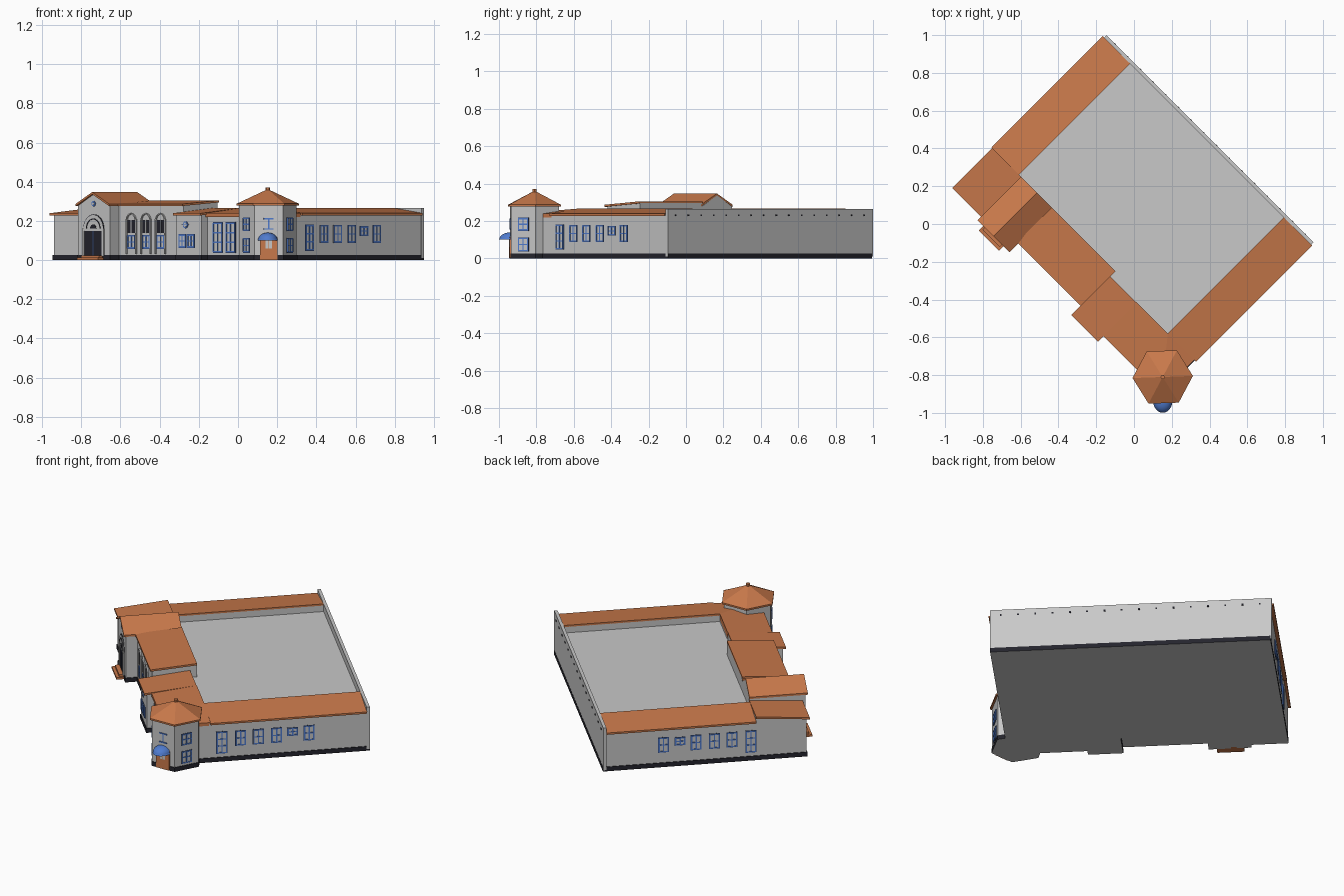
import bpy, bmesh, math
from mathutils import Vector

if "Cube" in bpy.data.objects:
    bpy.data.objects.remove(bpy.data.objects["Cube"])

R2 = math.sqrt(2)


def mat(name, c):
    m = bpy.data.materials.new(name)
    m.diffuse_color = (*c, 1)
    m.use_nodes = True
    m.node_tree.nodes["Principled BSDF"].inputs["Base Color"].default_value = m.diffuse_color
    return m


MATS = [mat("wall_grey", (0.58, 0.58, 0.58)), mat("terracotta", (0.58, 0.19, 0.07)),
        mat("dark_base", (0.018, 0.018, 0.026)), mat("window_blue", (0.08, 0.2, 0.62)),
        mat("navy_reveal", (0.03, 0.06, 0.17))]
WALL, ROOF, DARK, BLUE, NAVY = range(5)


def world(u, v):
    # building axes are turned 45 degrees: u runs along the entrance front, v inward
    return ((u + v) / R2, (v - u) / R2)


def add_prism(bm, low, high, m):
    a = [bm.verts.new(p) for p in low]
    b = [bm.verts.new(p) for p in high]
    n = len(a)
    faces = [bm.faces.new(a[::-1]), bm.faces.new(b)]
    faces += [bm.faces.new((a[i], a[(i + 1) % n], b[(i + 1) % n], b[i])) for i in range(n)]
    for f in faces:
        f.material_index = m


def finish(name, bm):
    bmesh.ops.recalc_face_normals(bm, faces=bm.faces)
    me = bpy.data.meshes.new(name)
    for m in MATS:
        me.materials.append(m)
    bm.to_mesh(me)
    bm.free()
    ob = bpy.data.objects.new(name, me)
    bpy.context.collection.objects.link(ob)
    return ob


def solid(name, pts, zb, zt, m, w=world):
    n = len(pts)
    zb = zb if isinstance(zb, (list, tuple)) else [zb] * n
    zt = zt if isinstance(zt, (list, tuple)) else [zt] * n
    bm = bmesh.new()
    add_prism(bm, [(*w(*p), z) for p, z in zip(pts, zb)], [(*w(*p), z) for p, z in zip(pts, zt)], m)
    return finish(name, bm)


def base(name, pts, w=world):
    # dark plinth whose underside keeps the wall colour
    cx = sum(p[0] for p in pts) / len(pts)
    cy = sum(p[1] for p in pts) / len(pts)
    out = [(p[0] + math.copysign(0.004, p[0] - cx), p[1] + math.copysign(0.004, p[1] - cy)) for p in pts]
    ob = solid(name, out, 0, 0.026, DARK, w)
    for f in ob.data.polygons:
        if f.normal.z < -0.5:
            f.material_index = WALL


def rect(u0, u1, v0, v1):
    return [(u0, v0), (u1, v0), (u1, v1), (u0, v1)]


def section(name, roof, walls, zs):
    solid(name + "_walls", rect(*walls), 0.01, zs, WALL)
    base(name + "_base", rect(*walls))
    solid(name + "_roof", rect(*roof), [z - 0.001 for z in zs], [z + 0.01 for z in zs], ROOF)


# main block with flat roof and rear parapet
solid("main_block", rect(-0.80, 0.735, -0.4, 0.59), 0.01, 0.22, WALL)
base("main_base", rect(-0.80, 0.735, -0.4, 0.6))
solid("rear_parapet", rect(-0.81, 0.74, 0.585, 0.603), 0.01, 0.265, WALL)

# wings with shed roofs
lo, hi = 0.229, 0.256
front = [lo, lo, hi, hi]
section("left_wing", (-0.82, -0.615, -0.247, 0.586), (-0.80, -0.615, -0.247, 0.59), [lo, hi, hi, lo])
section("right_wing", (0.537, 0.748, -0.283, 0.586), (0.537, 0.735, -0.29, 0.59), [hi, lo, lo, hi])
section("left_corner", (-0.815, -0.59, -0.545, -0.247), (-0.80, -0.59, -0.53, -0.247), front)
section("hall", (-0.37, 0.108, -0.507, -0.247), (-0.37, 0.10, -0.495, -0.247), [0.277, 0.277, 0.295, 0.295])
section("bay", (0.106, 0.306, -0.575, -0.285), (0.112, 0.298, -0.56, -0.285), front)
section("porch_left", (-0.6, -0.481, -0.572, -0.247), (-0.594, -0.481, -0.56, -0.247), [0.277, 0.337, 0.337, 0.277])
section("porch_right", (-0.481, -0.36, -0.572, -0.247), (-0.481, -0.366, -0.56, -0.247), [0.337, 0.277, 0.277, 0.337])

# hipped corner behind the tower
solid("corner_walls", rect(0.298, 0.72, -0.52, -0.283), 0.01, 0.232, WALL)
base("corner_base", rect(0.298, 0.72, -0.52, -0.283))
for nm, pts, zs in (("corner_roof_front", [(0.3, -0.535), (0.735, -0.535), (0.537, -0.283), (0.3, -0.283)], front),
                    ("corner_roof_side", [(0.735, -0.535), (0.735, -0.283), (0.537, -0.283)], [lo, lo, hi])):
    solid(nm, pts, 0.22, [z + 0.01 for z in zs], ROOF)

# hexagonal tower
TC, TURN = Vector((0.152, -0.81)), math.radians(2)


def hexagon(r):
    return [(TC.x + r * math.cos(TURN + i * math.pi / 3), TC.y + r * math.sin(TURN + i * math.pi / 3)) for i in range(6)]


def flat(x, y):
    return (x, y)


solid("tower_walls", hexagon(0.147), 0.01, 0.285, WALL, flat)
ob = solid("tower_base", hexagon(0.151), 0, 0.026, DARK, flat)
ob.data.polygons[0].material_index = WALL
solid("tower_eave", hexagon(0.16), 0.278, 0.288, ROOF, flat)
bm = bmesh.new()
rim = [bm.verts.new((x, y, 0.287)) for x, y in hexagon(0.16)]
tip = bm.verts.new((TC.x, TC.y, 0.362))
bm.faces.new(rim[::-1])
for i in range(6):
    bm.faces.new((rim[i], rim[(i + 1) % 6], tip))
for f in bm.faces:
    f.material_index = ROOF
finish("tower_roof", bm)
solid("tower_finial", hexagon(0.012), 0.35, 0.37, ROOF, flat)


# wall frames: origin, tangent, outward normal in world axes
def frame(u, v, tu, tv, nu, nv):
    return Vector(world(u, v)), Vector(world(tu, tv)), Vector(world(nu, nv))


def south(v):
    return frame(0, v, 1, 0, 0, -1)


def tower_face(k):
    a = TURN + k * math.pi / 3 + math.pi / 6
    n = Vector((math.cos(a), math.sin(a)))
    return TC + n * 0.147 * math.cos(math.pi / 6), Vector((-n.y, n.x)), n


def plates(name, fr, items):
    # items: (outline in tangent/z, depth, material)
    o, t, n = fr
    bm = bmesh.new()
    for pts, d, m in items:
        lay = [[(*(o + t * s + n * k), z) for s, z in pts] for k in (-0.002, d)]
        add_prism(bm, lay[0], lay[1], m)
    return finish(name, bm)


def box(s0, s1, z0, z1):
    return [(s0, z0), (s1, z0), (s1, z1), (s0, z1)]


def window(name, fr, s, z0, z1, w, cols=2, rows=3, pane=WALL):
    b, h = 0.006, w / 2
    it = [(box(s - h - 0.003, s + h + 0.003, z0 - 0.003, z1 + 0.003), 0.001, NAVY),
          (box(s - h, s + h, z0, z1), 0.002, pane)]
    for i in range(cols + 1):
        c = s - h + (w - b) * i / cols
        it.append((box(c, c + b, z0, z1), 0.005, BLUE))
    for i in range(rows + 1):
        c = z0 + (z1 - z0 - b) * i / rows
        it.append((box(s - h, s + h, c, c + b), 0.0045, BLUE))
    plates(name, fr, it)


# side wing windows, mirrored on both sides
for side, fr in (("right", frame(0.735, 0, 0, 1, 1, 0)), ("left", frame(-0.80, 0, 0, 1, -1, 0))):
    for i, (s, z0, z1) in enumerate([(-0.22, 0.05, 0.178), (-0.115, 0.09, 0.176), (-0.017, 0.09, 0.176),
                                     (0.085, 0.09, 0.176), (0.174, 0.125, 0.17), (0.266, 0.09, 0.176)]):
        window(f"{side}_window_{i}", fr, s, z0, z1, 0.056, 2, 2 if z1 - z0 < 0.1 else 3)

# front windows: corner section, bay and hall
for i, s in enumerate((0.375, 0.468)):
    window(f"corner_window_{i}", south(-0.52), s, 0.04, 0.19, 0.066, 2, 3)
for i, s in enumerate((0.16, 0.222)):
    window(f"bay_window_{i}", south(-0.56), s, 0.065, 0.13, 0.05, 2, 2)


def arc(s, z, r, a0=0.0, a1=math.pi, n=16):
    return [(s + r * math.cos(a0 + (a1 - a0) * i / n), z + r * math.sin(a0 + (a1 - a0) * i / n)) for i in range(n + 1)]


def ring(s, z, r, t, a1=math.pi, n=16):
    return arc(s, z, r, 0, a1, n) + arc(s, z, r - t, 0, a1, n)[::-1]


plates("bay_ornament", south(-0.56), [(arc(0.182, 0.18, 0.018, 0, 1.875 * math.pi, 15), 0.003, BLUE),
                                      (arc(0.182, 0.18, 0.011, 0, 1.875 * math.pi, 15), 0.005, WALL),
                                      (box(0.158, 0.206, 0.178, 0.182), 0.006, BLUE)])
for i, s in enumerate((-0.273, -0.167, -0.062)):
    fr = south(-0.495)
    window(f"hall_window_{i}", fr, s, 0.06, 0.125, 0.054, 2, 2)
    plates(f"hall_upper_window_{i}", fr, [
        (box(s - 0.026, s + 0.026, 0.137, 0.205), 0.003, DARK),
        (box(s - 0.003, s + 0.003, 0.137, 0.205), 0.005, WALL),
        (box(s - 0.038, s - 0.031, 0.03, 0.21), 0.008, WALL),
        (box(s + 0.031, s + 0.038, 0.03, 0.21), 0.008, WALL),
        (ring(s, 0.205, 0.034, 0.006), 0.008, WALL)])

# entrance: arch, dark doors, jambs, round window and steps
c, fr = -0.481, south(-0.56)
plates("entrance_arch", fr, [
    (arc(c, 0.16, 0.074), 0.002, DARK), (arc(c, 0.16, 0.070), 0.004, WALL),
    (ring(c, 0.16, 0.052, 0.005), 0.006, DARK), (arc(c, 0.16, 0.022), 0.006, DARK),
    (box(c - 0.064, c + 0.064, 0.02, 0.147), 0.004, DARK),
    (box(c - 0.076, c - 0.064, 0.02, 0.16), 0.008, WALL), (box(c + 0.064, c + 0.076, 0.02, 0.16), 0.008, WALL),
    (box(c - 0.076, c + 0.076, 0.147, 0.16), 0.007, WALL),
    (box(c - 0.002, c + 0.002, 0.02, 0.147), 0.006, NAVY)])
plates("gable_round_window", fr, [(arc(c, 0.288, 0.014, 0, 1.875 * math.pi, 15), 0.004, BLUE),
                                  (arc(c, 0.288, 0.007, 0, 1.875 * math.pi, 15), 0.006, WALL)])
solid("entrance_step_low", rect(c - 0.075, c + 0.075, -0.605, -0.55), 0, 0.012, ROOF)
solid("entrance_step_high", rect(c - 0.065, c + 0.065, -0.588, -0.55), 0.01, 0.024, ROOF)

# tower windows, door and domed awning (face 4 points to the front)
for k in (3, 5):
    window(f"tower_low_window_{k}", tower_face(k), 0, 0.04, 0.11, 0.06, 2, 2)
    window(f"tower_high_window_{k}", tower_face(k), 0, 0.15, 0.215, 0.06, 2, 2)
plates("tower_front_window", tower_face(4), [(box(-0.025, 0.025, 0.155, 0.161), 0.005, BLUE),
                                             (box(-0.025, 0.025, 0.208, 0.214), 0.005, BLUE),
                                             (box(-0.003, 0.003, 0.155, 0.214), 0.005, BLUE)])
plates("tower_door", tower_face(4), [(box(-0.044, 0.044, 0.001, 0.115), 0.008, ROOF),
                                     (box(-0.016, -0.002, 0.06, 0.1), 0.009, WALL),
                                     (box(0.002, 0.016, 0.06, 0.1), 0.009, WALL)])
bm = bmesh.new()
bmesh.ops.create_uvsphere(bm, u_segments=24, v_segments=12, radius=1)
for co, no in (((0, 0, 0), (0, 0, -1)), ((0, 0, 0), (0, 1, 0))):
    bmesh.ops.bisect_plane(bm, geom=bm.verts[:] + bm.edges[:] + bm.faces[:], plane_co=co, plane_no=no, clear_outer=True)
for v in bm.verts:
    v.co = (0.152 + v.co.x * 0.051, -0.937 + v.co.y * 0.062, 0.1 + v.co.z * 0.04)
bmesh.ops.holes_fill(bm, edges=[e for e in bm.edges if e.is_boundary])
for f in bm.faces:
    f.material_index = BLUE
    f.smooth = len(f.verts) < 5
finish("tower_awning", bm)

# row of small vents along the rear wall
plates("rear_vents", frame(0, 0.603, 1, 0, 0, 1),
       [(box(-0.75 + i * 0.095, -0.74 + i * 0.095, 0.226, 0.236), 0.002, DARK) for i in range(16)])
